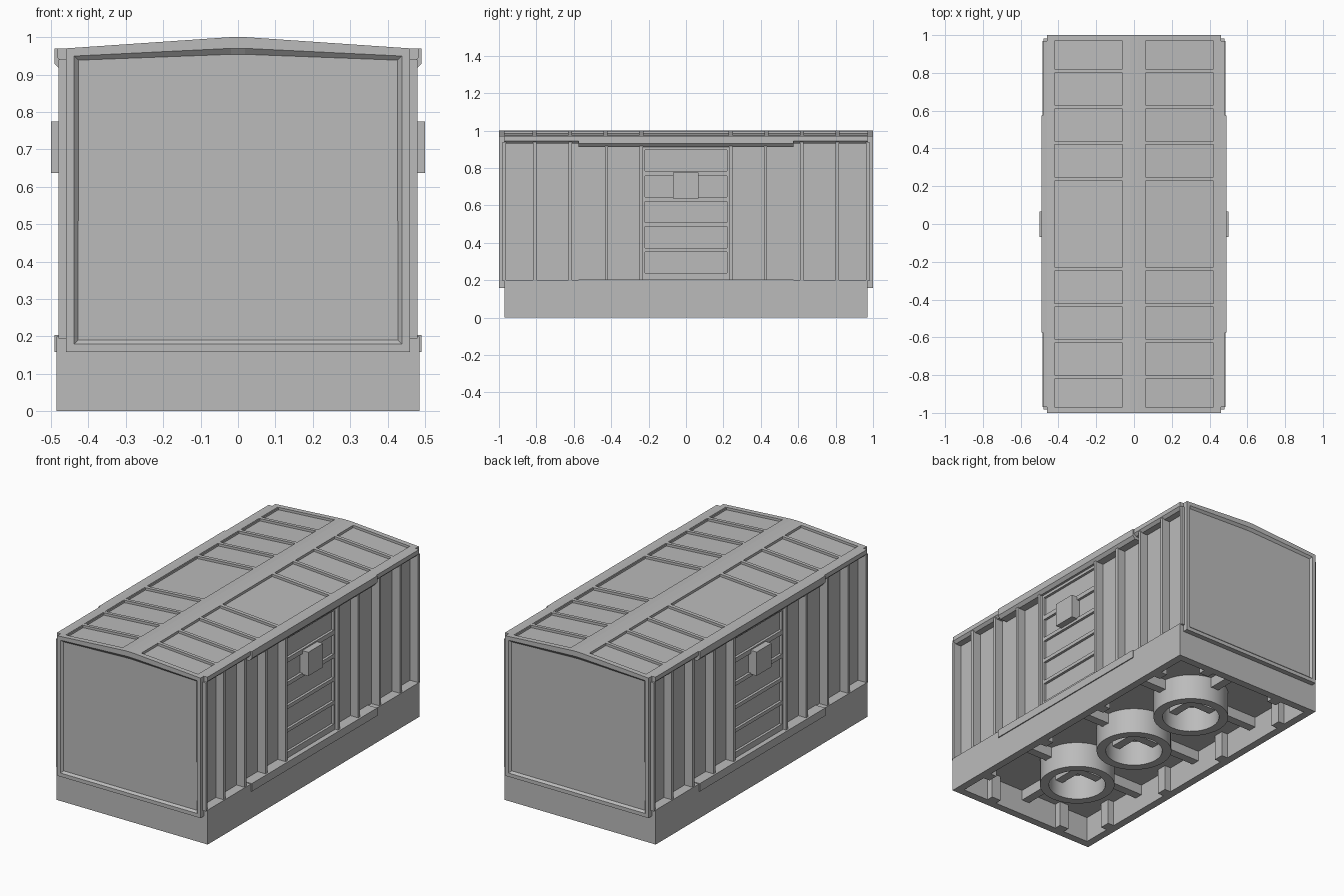
import bpy, bmesh, math
from mathutils import Vector

cube = bpy.data.objects.get("Cube")
if cube:
    bpy.data.objects.remove(cube, do_unlink=True)

grey = bpy.data.materials.new("mid_grey")
grey.use_nodes = True
COLOUR = (0.5, 0.5, 0.5, 1)
grey.diffuse_color = COLOUR
grey.node_tree.nodes["Principled BSDF"].inputs["Base Color"].default_value = COLOUR


def finish(name, bm):
    bmesh.ops.recalc_face_normals(bm, faces=bm.faces)
    mesh = bpy.data.meshes.new(name)
    bm.to_mesh(mesh)
    bm.free()
    mesh.materials.append(grey)
    obj = bpy.data.objects.new(name, mesh)
    bpy.context.collection.objects.link(obj)
    return obj


def add_prism(bm, profile, y0, y1):
    """Extrude an (x, z) outline along y; returns the cap at y0."""
    cap = bm.faces.new([bm.verts.new((x, y0, z)) for x, z in profile])
    out = bmesh.ops.extrude_face_region(bm, geom=[cap], use_keep_orig=True)
    verts = [v for v in out["geom"] if isinstance(v, bmesh.types.BMVert)]
    bmesh.ops.translate(bm, verts=verts, vec=(0, y1 - y0, 0))
    return cap


def add_box(bm, x0, x1, y0, y1, z0, z1):
    add_prism(bm, [(x0, z0), (x1, z0), (x1, z1), (x0, z1)], y0, y1)


def flip(profile, s):
    return [(s * x, z) for x, z in profile]


BX, BY, WALL, CEIL = 0.485, 0.97, 0.045, 0.15   # base shell
BODY, POST = 0.43, 0.48                          # wall and post faces
EAVE, PITCH = 0.46, 0.485

# Hollow base with its floor
bm = bmesh.new()
add_box(bm, -BX, BX, -BY, BY, CEIL, 0.2)
for s in (-1, 1):
    add_box(bm, *sorted((s * BX, s * (BX - WALL))), -BY, BY, 0, CEIL)
    add_box(bm, WALL - BX, BX - WALL, *sorted((s * BY, s * (BY - WALL))), 0, CEIL)
finish("base_shell", bm)

# Grip nubs inside the base walls
bm = bmesh.new()
for s in (-1, 1):
    for k in (-1.5, -0.5, 0.5, 1.5):
        y = k * PITCH
        add_box(bm, *sorted((s * 0.40, s * 0.45)), y - 0.03, y + 0.03, 0.0, CEIL)
    for x in (-PITCH / 2, PITCH / 2):
        add_box(bm, x - 0.03, x + 0.03, *sorted((s * 0.885, s * 0.935)), 0.0, CEIL)
finish("grip_nubs", bm)

# Ceiling ribs under the base
bm = bmesh.new()
add_box(bm, -0.025, 0.025, -0.93, 0.93, 0.09, CEIL)
for k in (-1, 0, 1):
    add_box(bm, -0.45, 0.45, k * PITCH - 0.025, k * PITCH + 0.025, 0.09, CEIL)
finish("underside_ribs", bm)

# Three round tubes
for k, label in ((-1, "front"), (0, "middle"), (1, "back")):
    bm = bmesh.new()
    ring = [bm.verts.new((r, 0, z)) for r, z in
            ((0.155, 0), (0.205, 0), (0.205, CEIL), (0.155, CEIL))]
    edges = [bm.edges.new((ring[i], ring[(i + 1) % 4])) for i in range(4)]
    bmesh.ops.spin(bm, geom=ring + edges, cent=(0, 0, 0), axis=(0, 0, 1),
                   angle=math.tau, steps=40)
    bmesh.ops.remove_doubles(bm, verts=bm.verts, dist=1e-4)
    tube = finish(label + "_tube", bm)
    tube.location.y = k * PITCH
    bpy.ops.object.select_all(action="DESELECT")
    tube.select_set(True)
    bpy.context.view_layer.objects.active = tube
    bpy.ops.object.shade_smooth_by_angle(angle=math.radians(40))

# Body core
bm = bmesh.new()
add_box(bm, -BODY, BODY, -0.975, 0.975, 0.2, 0.95)
finish("body_core", bm)


# Roof height across the width
def roof_z(x):
    return 1.0 - 0.03 * max(0, abs(x) - 0.02) / (EAVE - 0.02)


def roof_strip(x0, x1, drop=0.0, bottom=0.94):
    return [(x0, bottom), (x1, bottom), (x1, roof_z(x1) - drop), (x0, roof_z(x0) - drop)]


# Sunken roof panels, then the raised ridge, edges and cross ribs
bm = bmesh.new()
for s in (-1, 1):
    add_prism(bm, flip(roof_strip(0.05, 0.43, 0.014), s), -0.98, 0.98)
finish("roof_panels", bm)

bm = bmesh.new()
outline = [(-0.06, 0.94), (0.06, 0.94)] + [(x, roof_z(x)) for x in (0.06, 0.02, -0.02, -0.06)]
add_prism(bm, outline, -0.98, 0.98)
RIBS = ((0.228, 0.25), (0.42, 0.44), (0.61, 0.63), (0.8, 0.82))
for s in (-1, 1):
    add_prism(bm, flip(roof_strip(0.425, EAVE), s), -0.98, 0.98)
    for a, b in RIBS:
        for t in (-1, 1):
            add_prism(bm, flip(roof_strip(0.06, 0.425), s), *sorted((t * a, t * b)))
finish("roof_frame", bm)

# Eaves with chamfered undersides; the door section is deeper
bm = bmesh.new()
end_eave = [(0.42, 0.97), (0.483, 0.97), (0.483, 0.945), (0.468, 0.93), (0.42, 0.93)]
mid_eave = [(0.42, 0.97), (0.491, 0.97), (0.491, 0.93), (0.475, 0.912), (0.42, 0.912)]
for s in (-1, 1):
    add_prism(bm, flip(end_eave, s), -BY, BY)
    add_prism(bm, flip(mid_eave, s), -0.575, 0.575)
finish("eaves", bm)

# Lower sill beside the door
bm = bmesh.new()
for s in (-1, 1):
    add_box(bm, *sorted((s * 0.42, s * 0.491)), -0.575, 0.575, 0.158, 0.204)
finish("side_sills", bm)

# End plates with a bevelled sunken field
for s, label in ((-1, "front"), (1, "back")):
    bm = bmesh.new()
    plate = [(-EAVE, 0.158), (EAVE, 0.158), (EAVE, 0.97), (0.02, 1.0), (-0.02, 1.0), (-EAVE, 0.97)]
    add_prism(bm, plate, s * 1.0, s * BY)
    bmesh.ops.recalc_face_normals(bm, faces=bm.faces)
    outward = Vector((0, s, 0))
    field = [f for f in bm.faces if f.normal.dot(outward) > 0.9]
    bmesh.ops.inset_region(bm, faces=field, thickness=0.03)
    bmesh.ops.inset_region(bm, faces=field, thickness=0.016, depth=-0.012)
    finish(label + "_end_plate", bm)

# Side posts
bm = bmesh.new()
for s in (-1, 1):
    for t in (-1, 1):
        for y in (0.24, 0.425, 0.618, 0.808, 0.972):
            add_box(bm, *sorted((s * 0.42, s * POST)), t * y - 0.009, t * y + 0.009, 0.195, 0.94)
finish("side_posts", bm)

# Doors: backing, frame stiles, rails and latch box
for s, label in ((-1, "right"), (1, "left")):
    bm = bmesh.new()
    add_box(bm, *sorted((s * 0.42, s * 0.447)), -0.235, 0.235, 0.2, 0.92)
    finish(label + "_door_panel", bm)
    bm = bmesh.new()
    sx = sorted((s * 0.44, s * 0.462))
    for t in (-1, 1):
        add_box(bm, *sx, *sorted((t * 0.218, t * 0.237)), 0.2, 0.92)
    for z0, z1 in ((0.2, 0.238), (0.352, 0.372), (0.487, 0.508),
                   (0.622, 0.644), (0.757, 0.783), (0.896, 0.92)):
        add_box(bm, *sx, -0.218, 0.218, z0, z1)
    finish(label + "_door_frame", bm)
    bm = bmesh.new()
    add_box(bm, *sorted((s * 0.44, s * 0.5)), -0.07, 0.066, 0.637, 0.775)
    finish(label + "_door_latch", bm)
